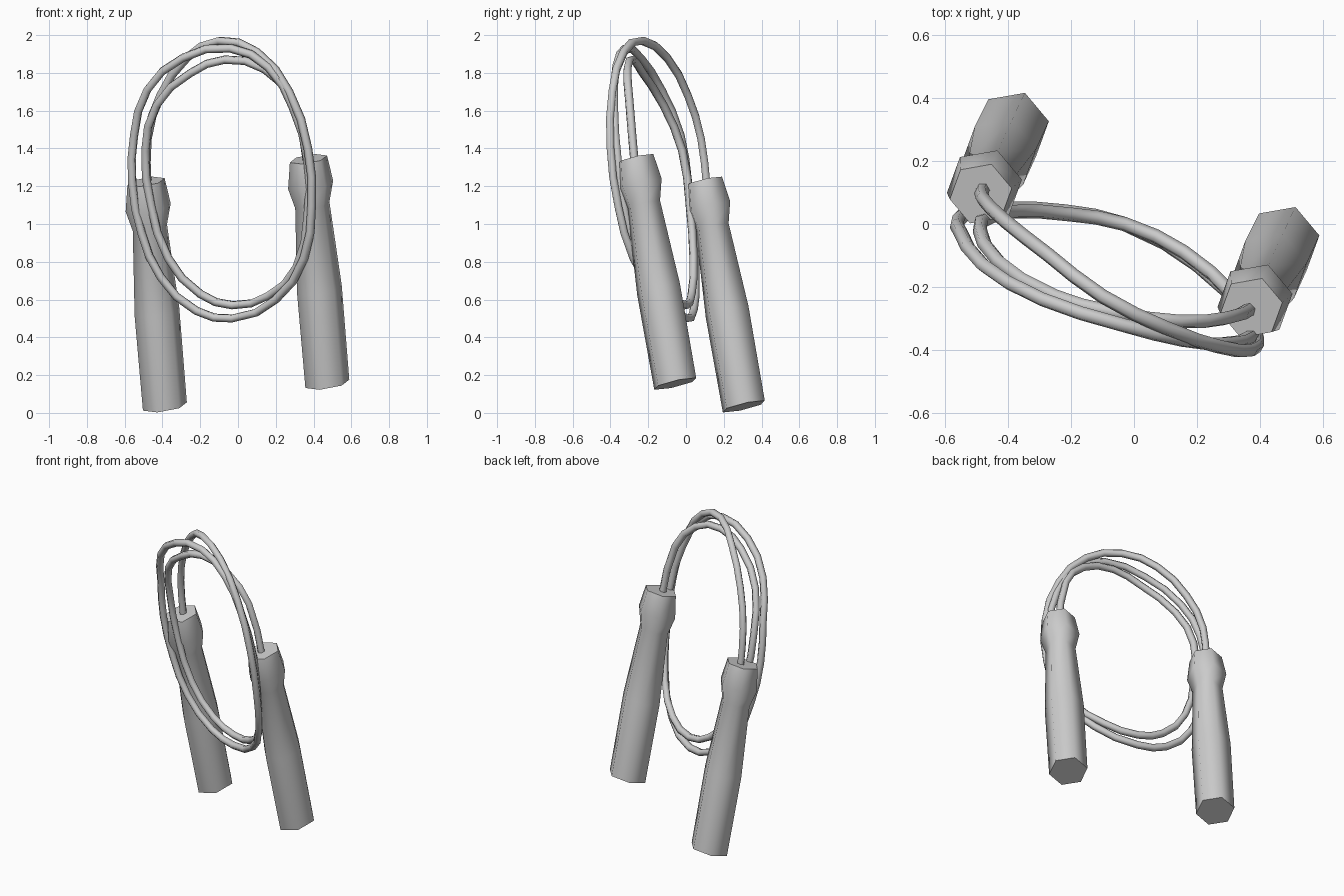
import bpy
import math
from mathutils import Vector

cube = bpy.data.objects.get("Cube")
if cube:
    bpy.data.objects.remove(cube, do_unlink=True)


def make_material(name, colour):
    mat = bpy.data.materials.new(name)
    mat.use_nodes = True
    mat.diffuse_color = colour
    mat.node_tree.nodes["Principled BSDF"].inputs["Base Color"].default_value = colour
    return mat


grey = make_material("light grey", (0.6, 0.6, 0.6, 1))


def smooth(obj, degrees):
    bpy.ops.object.select_all(action="DESELECT")
    obj.select_set(True)
    bpy.context.view_layer.objects.active = obj
    bpy.ops.object.shade_smooth_by_angle(angle=math.radians(degrees))


# Handles: a leaning six-sided grip with a collar near the top
SIDES = 6
LEAN = Vector((-0.1, -0.21, 1.19))
PROFILE = [(0, 0.118), (0.42, 0.12), (0.795, 0.092), (0.885, 0.121), (1, 0.1)]


def make_handle(name, base):
    verts, faces = [], []
    for along, radius in PROFILE:
        for side in range(SIDES):
            angle = math.radians(10) + math.tau * side / SIDES
            x, y = radius * math.cos(angle), radius * math.sin(angle)
            verts.append(base + LEAN * along + Vector((x, y, 0.15 * x + 0.23 * y)))
    for ring in range(len(PROFILE) - 1):
        low, high = ring * SIDES, (ring + 1) * SIDES
        for side in range(SIDES):
            after = (side + 1) % SIDES
            faces.append((low + side, low + after, high + after, high + side))
    # End caps
    last = len(verts) - SIDES
    faces.append(tuple(reversed(range(SIDES))))
    faces.append(tuple(range(last, last + SIDES)))
    mesh = bpy.data.meshes.new(name)
    mesh.from_pydata(verts, [], faces)
    mesh.materials.append(grey)
    obj = bpy.data.objects.new(name, mesh)
    bpy.context.collection.objects.link(obj)
    smooth(obj, 65)
    return obj


right_base = Vector((-0.387, 0.306, 0.034))
make_handle("right_handle", right_base)
make_handle("left_handle", right_base + Vector((0.86, -0.363, 0.12)))

# Rope: one cord from the right handle, coiling inward to the left handle
first_turn = [
    (-.48, .11, 1.2), (-.48, .08, 1.45), (-.41, .01, 1.68), (-.27, -.1, 1.88),
    (-.1, -.23, 1.97), (.1, -.33, 1.91), (.27, -.39, 1.7), (.37, -.4, 1.4),
    (.39, -.36, 1.1), (.35, -.28, .82), (.2, -.13, .6), (-.03, 0, .5),
]
second_turn = [
    (-.22, .04, .54), (-.41, .05, .72), (-.51, .04, .95), (-.56, .01, 1.22),
    (-.55, -.03, 1.47), (-.48, -.13, 1.71), (-.29, -.24, 1.88), (-.04, -.32, 1.93),
    (.16, -.37, 1.83), (.29, -.38, 1.62), (.37, -.36, 1.33), (.37, -.32, 1.05),
    (.31, -.22, .77), (.16, -.09, .62), (-.03, 0, .57),
]
last_turn = [
    (-.2, .03, .63), (-.37, .04, .82), (-.46, .02, 1.1), (-.49, -.02, 1.39),
    (-.43, -.12, 1.63), (-.25, -.23, 1.8), (-.07, -.28, 1.87), (.14, -.31, 1.82),
    (.29, -.3, 1.65), (.37, -.27, 1.3),
]
path = first_turn + second_turn + last_turn

curve = bpy.data.curves.new("rope_path", "CURVE")
curve.dimensions = "3D"
curve.resolution_u = 2
curve.bevel_depth = 0.023
curve.bevel_resolution = 1
curve.use_fill_caps = True
spline = curve.splines.new("BEZIER")
spline.bezier_points.add(len(path) - 1)
for point, place in zip(spline.bezier_points, path):
    point.co = place
    point.handle_left_type = point.handle_right_type = "AUTO"

rope_path = bpy.data.objects.new("rope_path", curve)
bpy.context.collection.objects.link(rope_path)
bpy.context.view_layer.update()

# Bake the cord to a mesh and drop the helper curve
depsgraph = bpy.context.evaluated_depsgraph_get()
mesh = bpy.data.meshes.new_from_object(rope_path.evaluated_get(depsgraph))
bpy.data.objects.remove(rope_path, do_unlink=True)
mesh.materials.clear()
mesh.materials.append(grey)
rope = bpy.data.objects.new("rope", mesh)
bpy.context.collection.objects.link(rope)
smooth(rope, 65)
